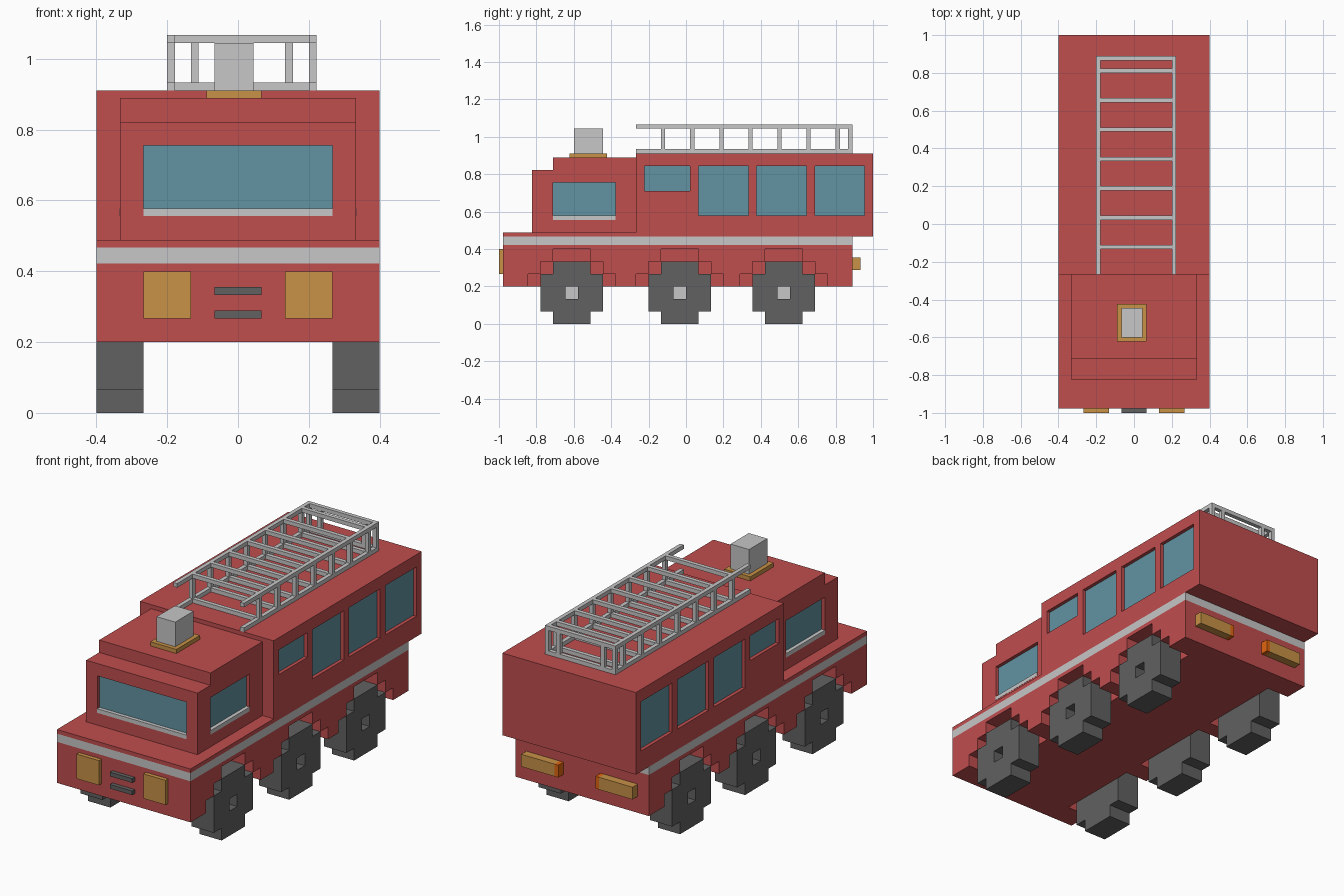
import bpy, bmesh
from mathutils import Vector

if "Cube" in bpy.data.objects:
    bpy.data.objects.remove(bpy.data.objects["Cube"])

U = 1 / 45  # all sizes below are in blocks of this size


def material(name, rgb):
    m = bpy.data.materials.new(name)
    m.diffuse_color = (*rgb, 1)
    m.use_nodes = True
    m.node_tree.nodes["Principled BSDF"].inputs["Base Color"].default_value = m.diffuse_color
    return m


RED = material("red paint", (0.527, 0.074, 0.076))
SILVER = material("light grey", (0.58, 0.57, 0.58))
DARK = material("dark grey", (0.120, 0.120, 0.120))
GLASS = material("window blue", (0.122, 0.292, 0.361))
AMBER = material("amber", (0.577, 0.283, 0.061))
ORANGE = material("orange", (0.75, 0.13, 0.005))


def add_box(bm, x0, x1, y0, y1, z0, z1):
    verts = bmesh.ops.create_cube(bm, size=1)["verts"]
    for v in verts:
        v.co = Vector(((x0 + x1) / 2 + v.co.x * (x1 - x0),
                       (y0 + y1) / 2 + v.co.y * (y1 - y0),
                       (z0 + z1) / 2 + v.co.z * (z1 - z0))) * U


def add_prism(bm, profile, x0, x1):
    """Extrude a (y, z) outline along x."""
    face = bm.faces.new([bm.verts.new((x0 * U, y * U, z * U)) for y, z in profile])
    ext = bmesh.ops.extrude_face_region(bm, geom=[face])["geom"]
    moved = [g for g in ext if isinstance(g, bmesh.types.BMVert)]
    bmesh.ops.translate(bm, verts=moved, vec=((x1 - x0) * U, 0, 0))


def finish(name, bm, mat):
    bmesh.ops.recalc_face_normals(bm, faces=bm.faces)
    mesh = bpy.data.meshes.new(name)
    bm.to_mesh(mesh)
    bm.free()
    mesh.materials.append(mat)
    ob = bpy.data.objects.new(name, mesh)
    bpy.context.collection.objects.link(ob)
    return ob


def boxes(name, mat, *dims):
    bm = bmesh.new()
    for d in dims:
        add_box(bm, *d)
    return finish(name, bm, mat)


def prisms(name, mat, *items):
    bm = bmesh.new()
    for profile, x0, x1 in items:
        add_prism(bm, profile, x0, x1)
    return finish(name, bm, mat)


def cut(ob, cutter):
    """Subtract the cutter, then remove it."""
    mod = ob.modifiers.new("cut", "BOOLEAN")
    mod.operation = "DIFFERENCE"
    mod.solver = "EXACT"
    mod.object = cutter
    bpy.context.view_layer.objects.active = ob
    bpy.ops.object.modifier_apply(modifier=mod.name)
    bpy.data.objects.remove(cutter)


def both(x0, x1, *rest):
    """A box and its mirror image in x."""
    return [(x0, x1, *rest), (-x1, -x0, *rest)]


def arch_outline(c):
    half = [(10.5, 8), (10.5, 12), (7.5, 12), (7.5, 15), (4.5, 15), (4.5, 18)]
    return [(c + h, z) for h, z in half] + [(c - h, z) for h, z in reversed(half)]


def wheel_outline(c):
    half = [(4.5, 0), (4.5, 3), (7.5, 3), (7.5, 12), (4.5, 12), (4.5, 15)]
    return [(c + h, z) for h, z in half] + [(c - h, z) for h, z in reversed(half)]


AXLES = (-27.5, -1.5, 23.5)

# Lower body with stepped wheel arches
lower = boxes("lower_body", RED, (-18, 18, -44, 40, 9, 19))
cut(lower, prisms("arch_cutter", RED,
                  *[(arch_outline(c), a, b) for c in AXLES for a, b in ((12, 19), (-19, -12))]))

# Stripe band all round, and bonnet deck
boxes("stripe_band", SILVER, (-18, 18, -44, 40, 19, 21))
boxes("bonnet_deck", RED, (-18, 18, -44, -12, 21, 22))

# Cab with stepped roof and recessed windows
cab = prisms("cab", RED, ([(-37, 22), (-12, 22), (-12, 40), (-32, 40), (-32, 37), (-37, 37)], -15, 15))
cut(cab, boxes("cab_cutter", RED, (-12, 12, -38, -36, 25, 34), *both(14, 16, -32, -17, 25, 34)))
boxes("cab_windows", GLASS, (-12, 12, -36.15, -36, 26, 34), *both(14, 14.15, -32, -17, 26, 34))
boxes("cab_window_sills", SILVER, (-12, 12, -37.05, -36, 25, 26), *both(14, 15.05, -32, -17, 25, 26))

# Rear box with recessed side windows
PANES = [(-10, 1, 32, 38), (3, 15, 26, 38), (17, 29, 26, 38), (31, 43, 26, 38)]
rear = boxes("rear_box", RED, (-18, 18, -12, 45, 21, 41))
cut(rear, boxes("pane_cutter", RED, *[b for p in PANES for b in both(17, 19, *p)]))
boxes("rear_box_windows", GLASS, *[b for p in PANES for b in both(17, 17.15, *p)])

# Wheels with sunken light hubs
for i, c in enumerate(AXLES):
    for side, s in (("right", 1), ("left", -1)):
        wheel = prisms(f"wheel_{side}_{i + 1}", DARK, (wheel_outline(c), 12 * s, 18 * s))
        lo, hi = sorted((15 * s, 19 * s))
        cut(wheel, boxes("hub_cutter", DARK, (lo, hi, c - 1.5, c + 1.5, 6, 9)))
        lo, hi = sorted((15 * s, 15.2 * s))
        boxes(f"hub_{side}_{i + 1}", SILVER, (lo, hi, c - 1.5, c + 1.5, 6, 9))

# Headlights, grille bars and rear lamps
boxes("headlights", AMBER, *both(6, 12, -45, -44, 12, 18))
boxes("grille_bars", DARK, (-3, 3, -45, -44, 12, 13), (-3, 3, -45, -44, 15, 16))
boxes("rear_lamps", AMBER, *both(6, 15, 40, 42, 13, 16))
boxes("rear_lamp_ends", ORANGE, *both(5, 6, 40, 42, 13, 16))

# Roof beacon
boxes("beacon_base", AMBER, (-4, 3, -28, -19, 40, 41))
boxes("beacon", SILVER, (-3, 2, -27, -20, 41, 47))

# Roof ladder: two levels of rails and rungs joined by posts
RUNGS = (-6, 1, 8, 15, 22, 29, 36, 39)
RAILS = (-9, 9)
ladder = [(x, x + 1, -12, 40, z, z + 1) for x in RAILS for z in (41, 47)]
ladder += [(-8, 9, y, y + 1, z, z + 1) for y in RUNGS for z in (41, 47)]
ladder += [(x, x + 1, y, y + 1, 42, 47) for x in RAILS for y in RUNGS]
ladder += [(x, x + 1, 39, 40, 42, 47) for x in (-6, 6)]
boxes("roof_ladder", SILVER, *ladder)
